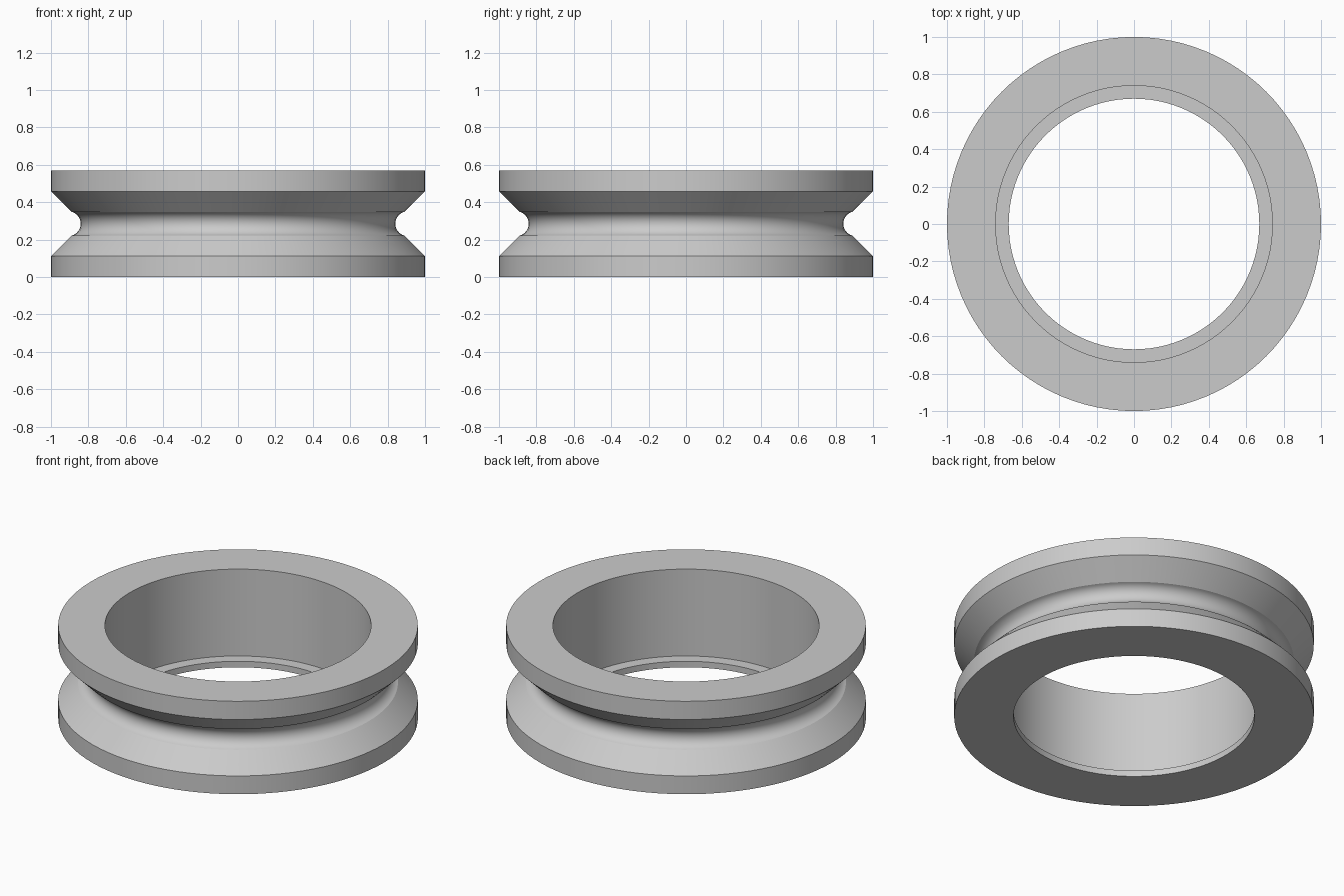
import bpy, bmesh, math

cube = bpy.data.objects.get("Cube")
if cube:
    bpy.data.objects.remove(cube, do_unlink=True)

SEGMENTS = 96
HEIGHT = 0.57
MID = HEIGHT / 2

# Plain grey metal
metal = bpy.data.materials.new("grey metal")
metal.use_nodes = True
grey = (0.6, 0.6, 0.6, 1)
metal.diffuse_color = grey
metal.node_tree.nodes["Principled BSDF"].inputs["Base Color"].default_value = grey

# Cross-section: bore lip, flat rim, V flank, round cable groove, mirrored flank and rim
profile = [(0.74, 0.037), (0.67, 0.037), (0.67, 0), (1, 0), (1, 0.112)]
for i in range(17):
    a = math.radians(-105 - i * 150 / 16)
    profile.append((0.907 + 0.066 * math.cos(a), MID + 0.066 * math.sin(a)))
profile += [(1, HEIGHT - 0.112), (1, HEIGHT), (0.74, HEIGHT)]

# Revolve the closed section around the z axis
bm = bmesh.new()
verts = [bm.verts.new((r, 0, z)) for r, z in profile]
edges = [bm.edges.new((verts[i - 1], verts[i])) for i in range(len(verts))]
bmesh.ops.spin(bm, geom=verts + edges, cent=(0, 0, 0), axis=(0, 0, 1),
               angle=math.tau, steps=SEGMENTS, use_merge=True)
bmesh.ops.remove_doubles(bm, verts=bm.verts[:], dist=0.0001)
bmesh.ops.recalc_face_normals(bm, faces=bm.faces[:])
mesh = bpy.data.meshes.new("grooved_ring")
bm.to_mesh(mesh)
bm.free()

ring = bpy.data.objects.new("grooved_ring", mesh)
bpy.context.collection.objects.link(ring)
mesh.materials.append(metal)
bpy.context.view_layer.objects.active = ring
ring.select_set(True)
bpy.ops.object.shade_smooth_by_angle(angle=math.radians(25))
